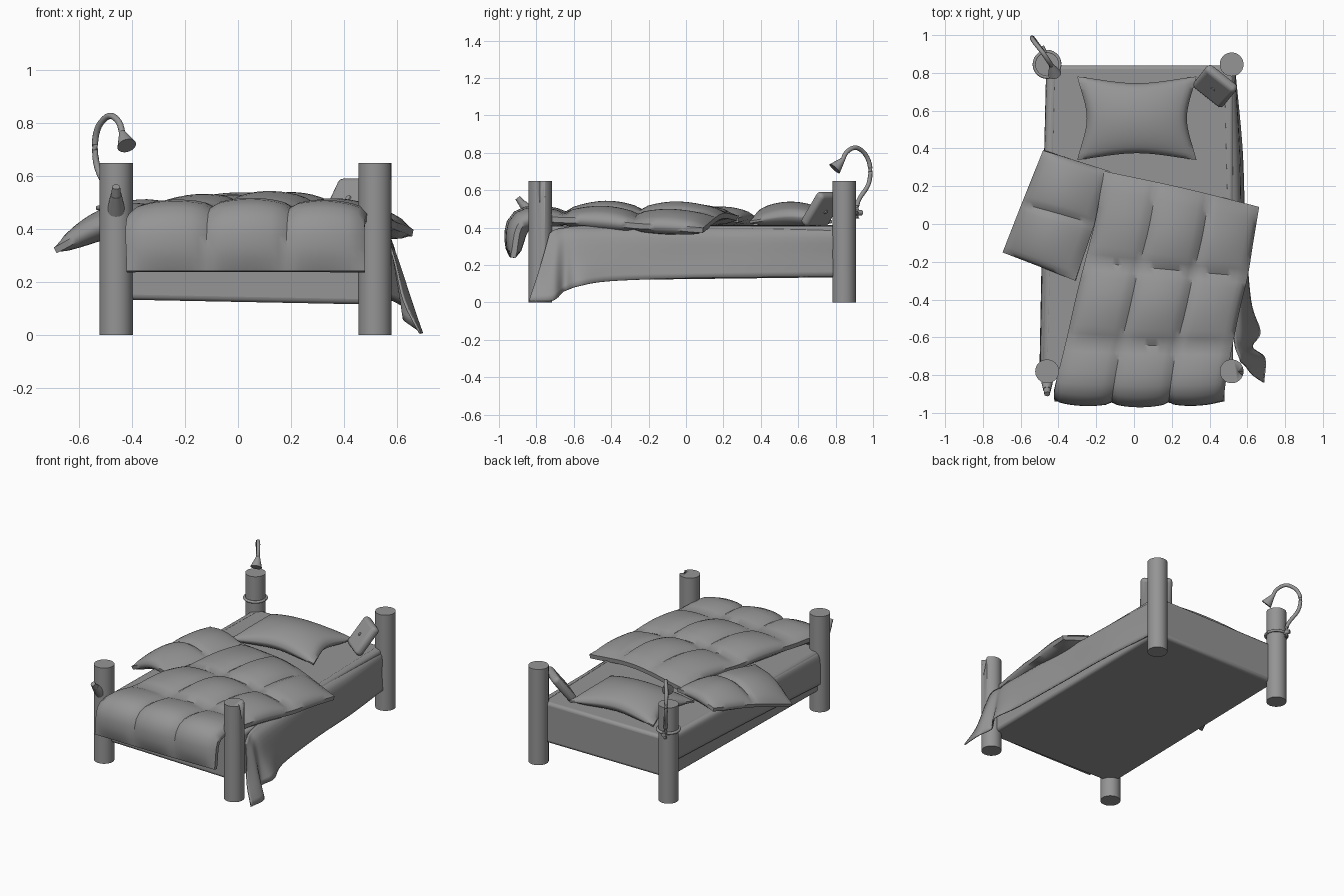
import bpy, bmesh, math
from mathutils import Vector, Matrix

if "Cube" in bpy.data.objects:
    bpy.data.objects.remove(bpy.data.objects["Cube"])

grey = bpy.data.materials.new("plain_grey")
grey.use_nodes = True
COLOUR = (0.3, 0.3, 0.3, 1)
grey.diffuse_color = COLOUR
grey.node_tree.nodes["Principled BSDF"].inputs["Base Color"].default_value = COLOUR


def finish(bm, name, angle=40):
    """Turn a bmesh into a shaded, coloured object."""
    bmesh.ops.recalc_face_normals(bm, faces=bm.faces)
    mesh = bpy.data.meshes.new(name)
    bm.to_mesh(mesh)
    bm.free()
    ob = bpy.data.objects.new(name, mesh)
    bpy.context.collection.objects.link(ob)
    mesh.materials.append(grey)
    bpy.ops.object.select_all(action="DESELECT")
    ob.select_set(True)
    bpy.context.view_layer.objects.active = ob
    bpy.ops.object.shade_smooth_by_angle(angle=math.radians(angle))
    return ob


def spline(points, t):
    """Point at t (0 to 1) on a smooth curve through the points."""
    pts = [Vector(p) for p in points]
    pts = [2 * pts[0] - pts[1]] + pts + [2 * pts[-1] - pts[-2]]
    spans = len(pts) - 3
    i = min(int(t * spans), spans - 1)
    f = t * spans - i
    a, b, c, d = pts[i:i + 4]
    return b + f / 2 * (c - a + f * (2*a - 5*b + 4*c - d + f * (3*b - a - 3*c + d)))


def surface(lines, nu, nv):
    """Grid of points lofted across several lengthwise lines."""
    return [[spline([spline(l, j / nv) for l in lines], i / nu)
             for j in range(nv + 1)] for i in range(nu + 1)]


def add_grid(bm, pts):
    vs = [[bm.verts.new(p) for p in row] for row in pts]
    for i in range(len(vs) - 1):
        for j in range(len(vs[0]) - 1):
            bm.faces.new((vs[i][j], vs[i + 1][j], vs[i + 1][j + 1], vs[i][j + 1]))
    return vs


def swell(t, cells):
    return 0.65 * abs(math.sin(cells * math.pi * t)) ** 0.5 + 0.35 * abs(math.sin(math.pi * t)) ** 0.4


def padded(name, lines, cu, cv, puff, rim, res=10):
    """Closed stuffed panel with cu by cv stitched cells."""
    nu, nv = cu * res, cv * res
    mid = surface(lines, nu, nv)
    top, low = [], []
    for i in range(nu + 1):
        top.append([])
        low.append([])
        for j in range(nv + 1):
            du = mid[min(i + 1, nu)][j] - mid[max(i - 1, 0)][j]
            dv = mid[i][min(j + 1, nv)] - mid[i][max(j - 1, 0)]
            n = dv.cross(du).normalized()
            h = rim + puff * swell(i / nu, cu) * swell(j / nv, cv)
            top[i].append(mid[i][j] + n * h)
            low[i].append(mid[i][j] - n * h)
    bm = bmesh.new()
    a, b = add_grid(bm, top), add_grid(bm, low)

    def border(g):
        return ([r[0] for r in g] + g[-1][1:] + [r[-1] for r in g[-2::-1]] + g[0][-2:0:-1])
    p, q = border(a), border(b)
    for k in range(len(p)):
        m = (k + 1) % len(p)
        bm.faces.new((p[k], p[m], q[m], q[k]))
    return finish(bm, name, 50)


def cone(name, start, end, r1, r2, sides=32):
    start, end = Vector(start), Vector(end)
    axis = end - start
    bm = bmesh.new()
    bmesh.ops.create_cone(bm, cap_ends=True, segments=sides, radius1=r1, radius2=r2, depth=axis.length,
                          matrix=Matrix.Translation((start + end) / 2)
                          @ axis.to_track_quat("Z", "Y").to_matrix().to_4x4())
    return finish(bm, name)


def tube(name, points, radius, steps=28, sides=10):
    bm = bmesh.new()
    rows = []
    for i in range(steps + 1):
        t = i / steps
        p = spline(points, t)
        d = spline(points, min(t + 0.01, 1)) - spline(points, max(t - 0.01, 0))
        q = d.to_track_quat("Z", "Y")
        rows.append([p + q @ Vector((radius * math.cos(k * math.tau / sides),
                                     radius * math.sin(k * math.tau / sides), 0)) for k in range(sides + 1)])
    vs = add_grid(bm, rows)
    for end in (vs[0], vs[-1]):
        bm.faces.new(end[:-1])
    bmesh.ops.remove_doubles(bm, verts=bm.verts, dist=1e-5)
    return finish(bm, name)


def sheet(name, lines):
    bm = bmesh.new()
    add_grid(bm, surface(lines, 12, 56))
    ob = finish(bm, name, 60)
    ob.modifiers.new("cloth_thickness", "SOLIDIFY").thickness = 0.008
    return ob


# Four round posts
posts = {}
for end, y in (("front", -0.78), ("back", 0.845)):
    for side, x in (("right", -0.46), ("left", 0.517)):
        posts[end + side] = cone(end + "_" + side + "_post", (x, y, 0), (x, y, 0.65), 0.063, 0.063, 40)

# Split in the front left post
cutter = cone("split_cutter", (0.59, -0.78, 0.49), (0.59, -0.78, 0.67), 0.001, 0.045, 4)
cutter.hide_render = True
cutter.hide_viewport = True
cut = posts["frontleft"].modifiers.new("split", "BOOLEAN")
cut.operation, cut.object = "DIFFERENCE", cutter

# Branch stub on the front right post
cone("branch_stub_base", (-0.46, -0.82, 0.47), (-0.46, -0.877, 0.53), 0.034, 0.021)
cone("branch_stub_tip", (-0.46, -0.87, 0.52), (-0.46, -0.9, 0.56), 0.02, 0.015)

# Mattress, slightly wider at the foot
bm = bmesh.new()
bmesh.ops.create_cube(bm, size=1)
for v in bm.verts:
    foot, left, top = v.co.y < 0, v.co.x > 0, v.co.z > 0
    v.co = ((0.525 if left else -0.485 if foot else -0.455),
            -0.79 if foot else 0.84,
            0.41 if top else 0.115 if foot and left else 0.135)
mattress = finish(bm, "mattress")
bevel = mattress.modifiers.new("soft_edges", "BEVEL")
bevel.width, bevel.segments = 0.02, 3

# Sheet hanging on the left side and trailing to the floor at the foot
sheet("left_sheet", [
    [(0.48, 0.83, 0.413), (0.49, 0.4, 0.413), (0.5, 0, 0.413), (0.51, -0.4, 0.413),
     (0.53, -0.58, 0.41), (0.54, -0.65, 0.4), (0.56, -0.7, 0.39), (0.57, -0.73, 0.37)],
    [(0.53, 0.83, 0.37), (0.55, 0.4, 0.37), (0.56, 0, 0.37), (0.57, -0.4, 0.37),
     (0.58, -0.58, 0.36), (0.58, -0.65, 0.34), (0.6, -0.7, 0.3), (0.6, -0.76, 0.26)],
    [(0.53, 0.83, 0.25), (0.565, 0.4, 0.25), (0.575, 0, 0.24), (0.6, -0.4, 0.24),
     (0.62, -0.58, 0.22), (0.61, -0.65, 0.19), (0.65, -0.71, 0.15), (0.63, -0.8, 0.13)],
    [(0.535, 0.83, 0.14), (0.575, 0.4, 0.135), (0.59, 0, 0.13), (0.62, -0.4, 0.115),
     (0.67, -0.57, 0.09), (0.63, -0.65, 0.06), (0.695, -0.71, 0.012), (0.69, -0.84, 0.01)]])

# Sheet edge on the right side
sheet("right_sheet", [
    [(-0.42, 0.83, 0.412), (-0.44, 0, 0.412), (-0.46, -0.74, 0.412)],
    [(-0.462, 0.83, 0.39), (-0.48, 0, 0.38), (-0.495, -0.74, 0.37)],
    [(-0.462, 0.83, 0.24), (-0.485, 0, 0.22), (-0.5, -0.74, 0.19)]])

# Quilt hanging over the foot of the bed
padded("quilt", [
    [(-0.16, 0.28, 0.45), (-0.2, 0.04, 0.46), (-0.26, -0.2, 0.45), (-0.31, -0.4, 0.46),
     (-0.36, -0.62, 0.45), (-0.42, -0.87, 0.43), (-0.42, -0.925, 0.24)],
    [(0.26, 0.19, 0.46), (0.22, -0.04, 0.475), (0.17, -0.24, 0.465), (0.13, -0.43, 0.475),
     (0.08, -0.64, 0.455), (0.04, -0.88, 0.435), (0.03, -0.93, 0.24)],
    [(0.66, 0.09, 0.385), (0.63, -0.09, 0.40), (0.6, -0.28, 0.41), (0.56, -0.45, 0.43),
     (0.52, -0.65, 0.44), (0.48, -0.87, 0.43), (0.48, -0.925, 0.24)]], 3, 3, 0.055, 0.014)

# Quilt corner turned out over the right side
padded("quilt_flap", [
    [(-0.48, 0.39, 0.44), (-0.59, 0.11, 0.39), (-0.69, -0.15, 0.32)],
    [(-0.32, 0.34, 0.455), (-0.41, 0.06, 0.45), (-0.51, -0.22, 0.41)],
    [(-0.13, 0.28, 0.44), (-0.21, 0, 0.44), (-0.31, -0.3, 0.43)]], 1, 2, 0.048, 0.012, 14)

# Pillow with drawn-in sides
padded("pillow", [
    [(-0.3, 0.78, 0.43), (-0.25, 0.56, 0.46), (-0.3, 0.34, 0.43)],
    [(0.015, 0.745, 0.46), (0.015, 0.56, 0.465), (0.015, 0.375, 0.46)],
    [(0.33, 0.78, 0.43), (0.28, 0.56, 0.46), (0.33, 0.34, 0.43)]], 1, 1, 0.068, 0.006, 24)

# Small cushion with a button, leaning on the back left post
normal = Vector((-0.5, -0.62, 0.6)).normalized()
across = Vector((0.78, -0.62, 0)).normalized()
up = normal.cross(across)
place = Matrix.Translation((0.43, 0.73, 0.5)) @ Matrix((across, up, normal)).transposed().to_4x4()
bm = bmesh.new()
bmesh.ops.create_cube(bm, size=1, matrix=place @ Matrix.Diagonal((0.2, 0.21, 0.055, 1)))
cushion = finish(bm, "small_cushion")
bevel = cushion.modifiers.new("round_edges", "BEVEL")
bevel.width, bevel.segments = 0.024, 4
for s in (-1, 1):
    cone("cushion_button", place @ Vector((0, 0, s * 0.024)), place @ Vector((0, 0, s * 0.032)), 0.014, 0.01, 16)

# Lamp clamped to the back right post
tube("lamp_neck", [(-0.485, 0.915, 0.45), (-0.49, 0.92, 0.54), (-0.53, 0.975, 0.63), (-0.54, 0.985, 0.72),
                   (-0.525, 0.96, 0.79), (-0.485, 0.91, 0.828), (-0.45, 0.86, 0.805), (-0.435, 0.835, 0.755)], 0.012)
cone("lamp_shade", (-0.437, 0.84, 0.765), (-0.42, 0.795, 0.715), 0.012, 0.036)
ring = [(-0.46 + 0.068 * math.cos(a * math.tau / 12), 0.845 + 0.068 * math.sin(a * math.tau / 12), 0.48)
        for a in range(13)]
tube("lamp_clamp_ring", ring, 0.009)
cone("lamp_clamp_screw", (-0.47, 0.9, 0.48), (-0.49, 0.94, 0.48), 0.014, 0.014, 16)
